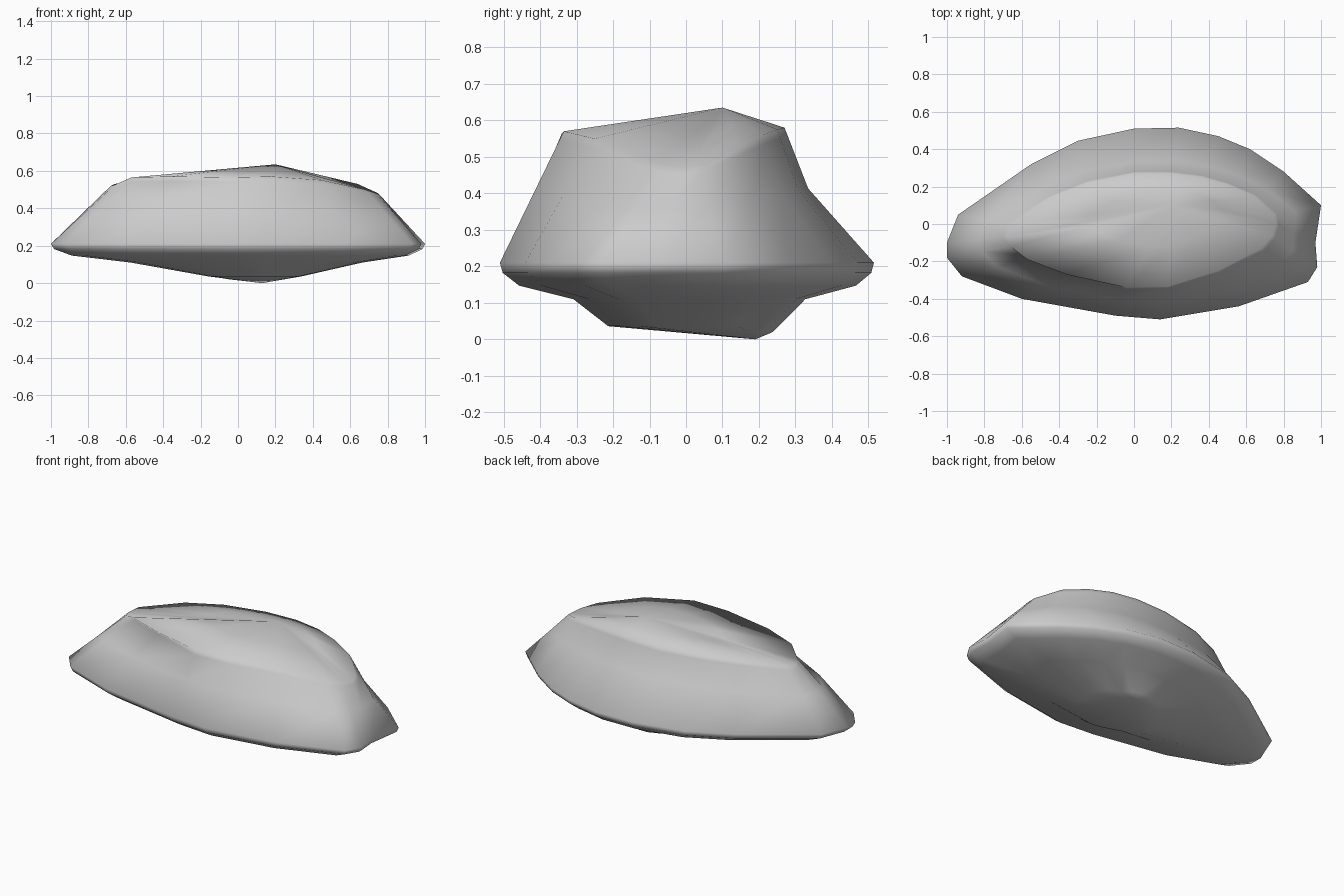
import bpy
import bmesh
from mathutils import Vector

default_cube = bpy.data.objects.get("Cube")
if default_cube:
    bpy.data.objects.remove(default_cube, do_unlink=True)

# Widest outline of the boulder, anticlockwise from its left end
RIM = [(1, .1), (.8, .28), (.62, .4), (.45, .47), (.24, .515), (0, .51), (-.3, .445),
       (-.55, .32), (-.94, .05), (-1, -.1), (-1, -.18), (-.92, -.28), (-.6, -.4),
       (-.1, -.49), (.14, -.51), (.56, -.44), (.93, -.31), (.98, -.23), (.97, -.1)]

# Edge where the steep sides turn over into the flat top
SHOULDER = [(.75, .05, .48), (.64, .15, .53), (.5, .21, .56), (.36, .25, .575),
            (.2, .27, .58), (0, .27, .575), (-.25, .22, .57), (-.45, .14, .56),
            (-.66, 0, .53), (-.68, -.07, .52), (-.66, -.12, .525), (-.57, -.19, .565),
            (-.36, -.27, .57), (-.04, -.34, .565), (.18, -.335, .57),
            (.45, -.25, .55), (.68, -.13, .5), (.74, -.06, .48), (.76, 0, .47)]

PEAK = Vector((.2, .1, .635))
KEEL = Vector((.13, .19, 0))
LIP_POINTS = (11, 12)

rim = [Vector((x, y, .21)) for x, y in RIM]
shoulder = [Vector(p) for p in SHOULDER]


def blend(ring_a, ring_b, amount):
    return [a.lerp(b, amount) for a, b in zip(ring_a, ring_b)]


def shrink(scale_x, scale_y, height):
    """Copy of the rim drawn in around the underside's middle."""
    return [Vector((.12 + (p.x - .12) * scale_x, .02 + (p.y - .02) * scale_y, height))
            for p in rim]


# Sides: hollowed along the back, straight along the front
waist = blend(rim, shoulder, .55)
for point in waist:
    if point.y > 0:
        point.y *= .88

# Small undercut below the lip on the right front shoulder
under_lip = blend(waist, shoulder, .85)
for i in LIP_POINTS:
    under_lip[i] = shoulder[i] + Vector((0, .025, -.025))

# Underside: thin chamfer, shallow belly and a small keel
belly = shrink(.62, .62, .11)
keel = shrink(.25, .44, .036)
for point in keel:
    if point.y > .15:
        point.z = .02
crown = blend(shoulder, [PEAK] * len(shoulder), .5)

rings = [keel, belly, shrink(.9, .9, .147), shrink(.985, .985, .182), rim,
         waist, under_lip, shoulder, crown]


def skin(bm, rings, bottom, top):
    loops = [[bm.verts.new(p) for p in ring] for ring in rings]
    count = len(loops[0])
    low, high = bm.verts.new(bottom), bm.verts.new(top)
    for i in range(count):
        j = (i + 1) % count
        for lower, upper in zip(loops, loops[1:]):
            bm.faces.new((lower[i], lower[j], upper[j], upper[i]))
        bm.faces.new((loops[0][j], loops[0][i], low))
        bm.faces.new((loops[-1][i], loops[-1][j], high))


bm = bmesh.new()
skin(bm, rings, KEEL, PEAK)
bmesh.ops.recalc_face_normals(bm, faces=bm.faces)
mesh = bpy.data.meshes.new("boulder")
bm.to_mesh(mesh)
bm.free()

boulder = bpy.data.objects.new("boulder", mesh)
bpy.context.collection.objects.link(boulder)

# Plain grey stone
stone = bpy.data.materials.new("grey_stone")
stone.use_nodes = True
grey = (.6, .6, .6, 1)
stone.diffuse_color = grey
stone.node_tree.nodes["Principled BSDF"].inputs["Base Color"].default_value = grey
mesh.materials.append(stone)

for polygon in mesh.polygons:
    polygon.use_smooth = True
